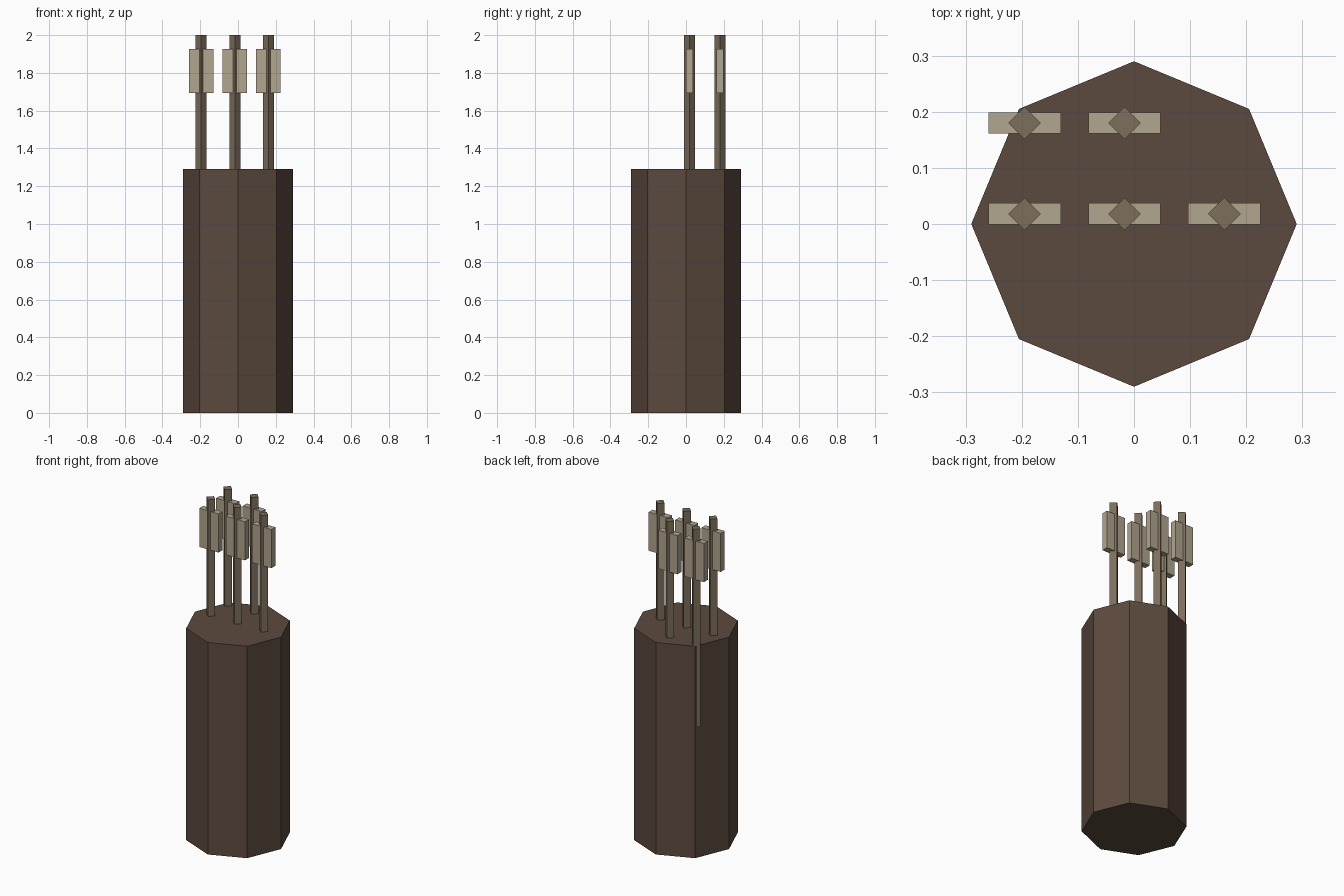
import bpy
import math

if "Cube" in bpy.data.objects:
    bpy.data.objects.remove(bpy.data.objects["Cube"])


def material(name, rgb):
    """Flat colour from 0-255 sRGB values."""
    mat = bpy.data.materials.new(name)
    linear = [((c / 255 + 0.055) / 1.055) ** 2.4 for c in rgb]
    mat.diffuse_color = (*linear, 1)
    mat.use_nodes = True
    mat.node_tree.nodes["Principled BSDF"].inputs["Base Color"].default_value = mat.diffuse_color
    return mat


leather = material("dark brown leather", (92, 74, 62))
wood = material("grey brown wood", (125, 110, 91))
feather = material("pale feather", (177, 166, 142))


def prism(name, sides, radius, x, y, z0, z1, mat):
    """Upright prism with a corner pointing along +x."""
    bpy.ops.mesh.primitive_cylinder_add(
        vertices=sides, radius=radius, depth=z1 - z0,
        location=(x, y, (z0 + z1) / 2))
    obj = bpy.context.object
    obj.name = name
    obj.data.materials.append(mat)
    return obj


def box(name, size, location, mat):
    bpy.ops.mesh.primitive_cube_add(size=1, location=location)
    obj = bpy.context.object
    obj.name = name
    obj.scale = size
    bpy.ops.object.transform_apply(location=False, rotation=False, scale=True)
    obj.data.materials.append(mat)
    return obj


# Octagonal quiver body, closed at both ends
prism("quiver", 8, 0.29, 0, 0, 0, 1.29, leather)

# Arrows: four-sided shafts sunk into the quiver, each with a flat fletching
arrows = [(-0.195, 0.018), (-0.017, 0.018), (0.161, 0.018),
          (-0.195, 0.18), (-0.017, 0.18)]
for i, (x, y) in enumerate(arrows, 1):
    prism(f"arrow_shaft_{i}", 4, 0.029, x, y, 0.8, 2.0, wood)
    box(f"fletching_{i}", (0.129, 0.038, 0.235), (x, y, 1.81), feather)
